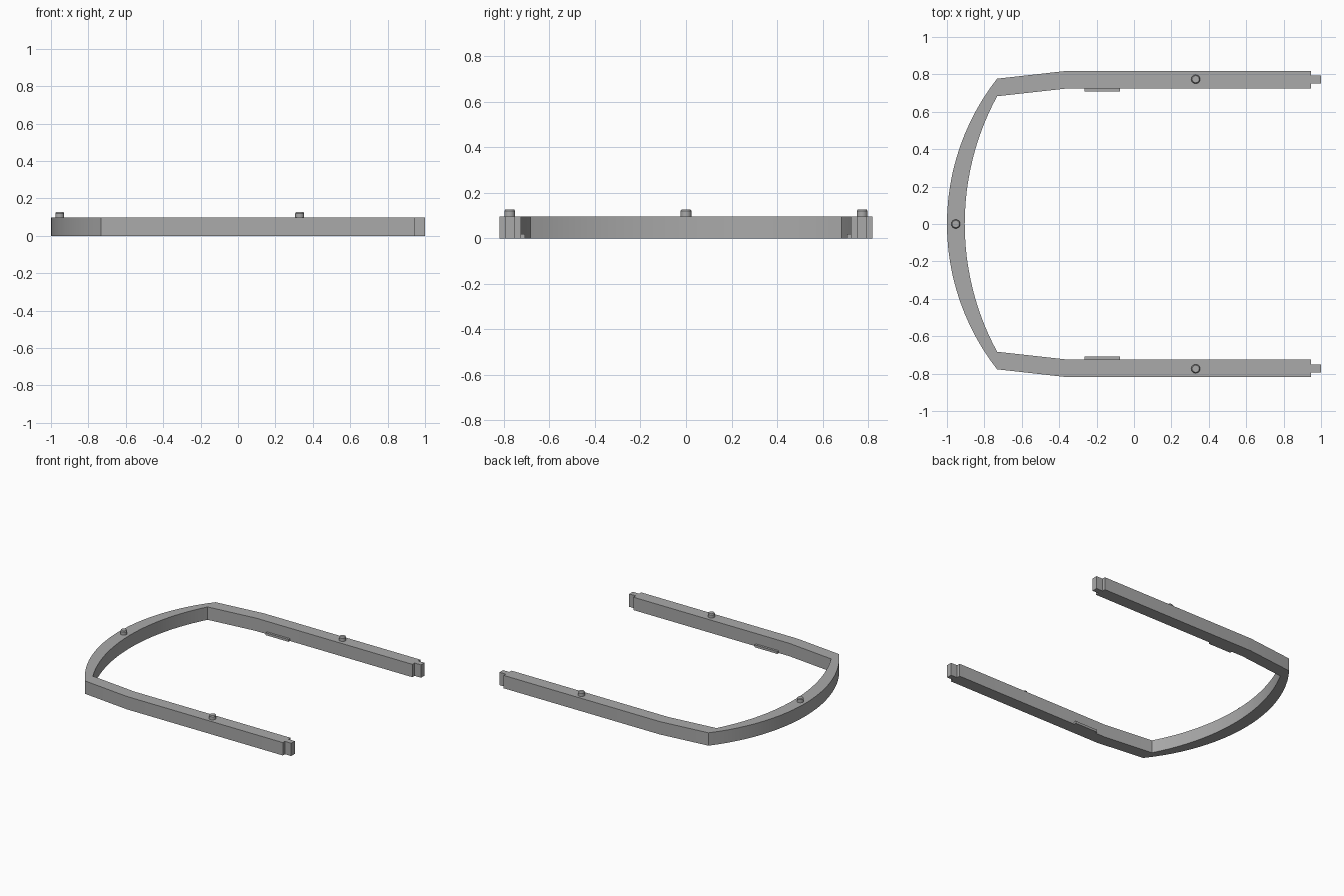
import bpy, bmesh, math

old = bpy.data.objects.get("Cube")
if old:
    bpy.data.objects.remove(old, do_unlink=True)

grey = bpy.data.materials.new("mid grey")
grey.use_nodes = True
colour = (0.4, 0.4, 0.4, 1)
grey.diffuse_color = colour
grey.node_tree.nodes["Principled BSDF"].inputs["Base Color"].default_value = colour

HEIGHT = 0.097
SEGMENTS = 24


def finish(name, bm):
    bmesh.ops.recalc_face_normals(bm, faces=bm.faces)
    mesh = bpy.data.meshes.new(name)
    bm.to_mesh(mesh)
    bm.free()
    mesh.materials.append(grey)
    obj = bpy.data.objects.new(name, mesh)
    bpy.context.collection.objects.link(obj)
    bpy.ops.object.select_all(action="DESELECT")
    obj.select_set(True)
    bpy.context.view_layer.objects.active = obj
    bpy.ops.object.shade_smooth_by_angle(angle=math.radians(20))
    return obj


def prism(name, outline, z0, z1):
    bm = bmesh.new()
    face = bm.faces.new([bm.verts.new((x, y, z0)) for x, y in outline])
    top = bmesh.ops.extrude_face_region(bm, geom=[face], use_keep_orig=True)["geom"]
    for v in top:
        if isinstance(v, bmesh.types.BMVert):
            v.co.z = z1
    return finish(name, bm)


def arc(x_mid, x_end, half):
    """Points of a bow from +half to -half in y, bulging towards -x."""
    sag = x_end - x_mid
    radius = (half ** 2 + sag ** 2) / (2 * sag)
    reach = math.asin(half / radius)
    angles = [reach * (1 - 2 * i / SEGMENTS) for i in range(SEGMENTS + 1)]
    return [(x_mid + radius * (1 - math.cos(a)), radius * math.sin(a)) for a in angles]


def mirrored(points):
    return [(x, -y) for x, y in reversed(points)]


# U-shaped frame: bowed end, two bent arms and narrow end tongues
outer_arm = [(1, 0.752), (1, 0.794), (0.947, 0.794), (0.947, 0.819), (-0.355, 0.819)]
inner_arm = [(-0.355, 0.725), (0.947, 0.725), (0.947, 0.752)]
outline = (outer_arm + arc(-1, -0.732, 0.777) + mirrored(outer_arm)
           + mirrored(inner_arm) + arc(-0.905, -0.732, 0.683)[::-1] + inner_arm)
prism("u_frame", outline, 0, HEIGHT)


# Round locating pegs with a softened rim
def peg(name, x, y):
    bm = bmesh.new()
    rings = []
    for r, z in ((0.024, HEIGHT - 0.01), (0.024, 0.12), (0.019, 0.127)):
        rings.append([bm.verts.new((x + r * math.cos(a), y + r * math.sin(a), z))
                      for a in (math.tau * i / SEGMENTS for i in range(SEGMENTS))])
    for low, high in zip(rings, rings[1:]):
        for i in range(SEGMENTS):
            j = (i + 1) % SEGMENTS
            bm.faces.new((low[i], low[j], high[j], high[i]))
    bm.faces.new(rings[0])
    bm.faces.new(rings[-1])
    finish(name, bm)


peg("bow_peg", -0.953, 0)

# Arm pegs and the thin ledges on the inner walls
for side, s in (("left", 1), ("right", -1)):
    peg(side + "_arm_peg", 0.33, s * 0.774)
    prism(side + "_inner_ledge",
          [(-0.265, s * 0.708), (-0.075, s * 0.708), (-0.075, s * 0.73), (-0.265, s * 0.73)],
          0, 0.018)
